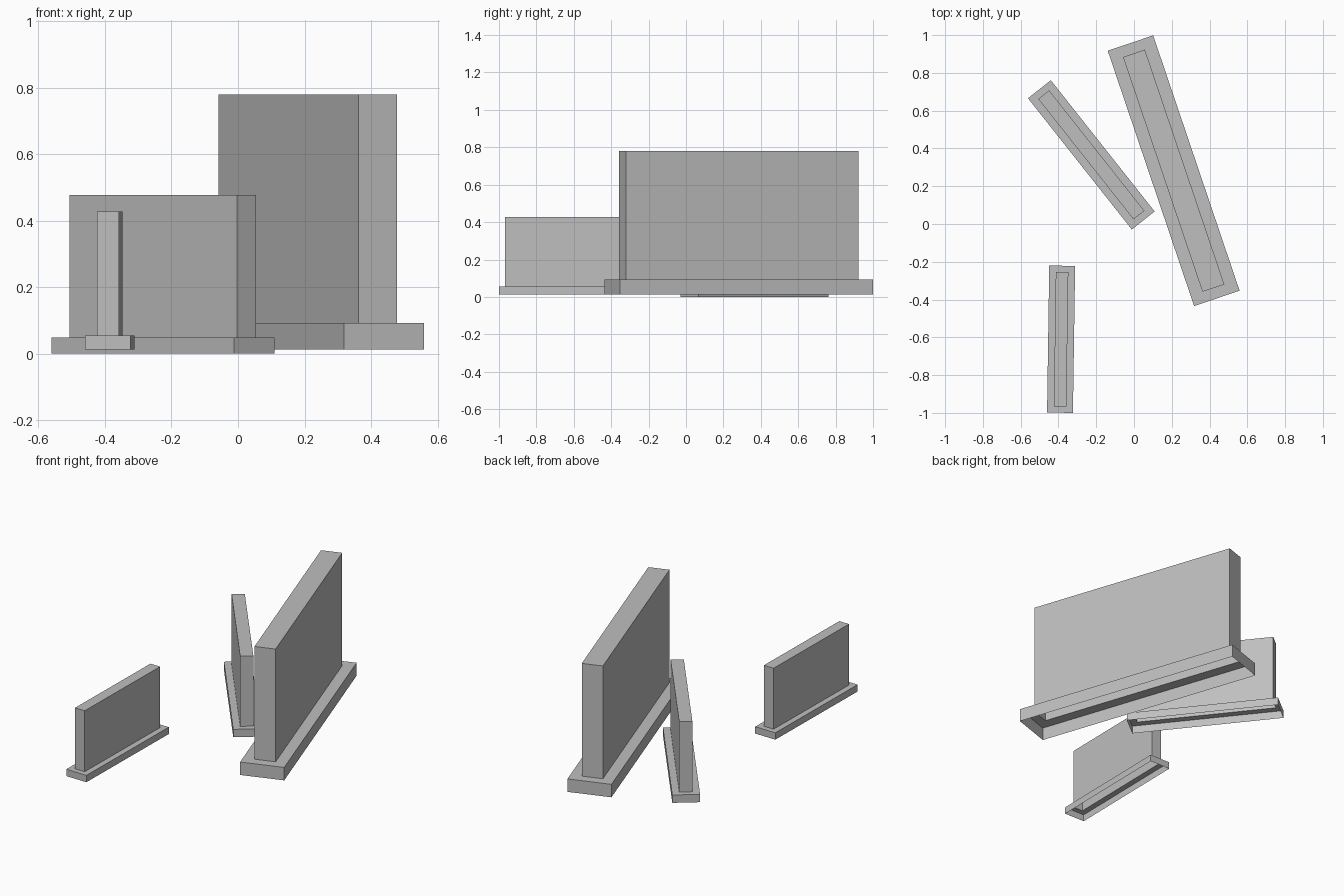
import bpy
import bmesh
from math import radians

old = bpy.data.objects.get("Cube")
if old:
    bpy.data.objects.remove(old, do_unlink=True)

grey = bpy.data.materials.new("plain grey")
grey.use_nodes = True
colour = (0.52, 0.52, 0.52, 1)
grey.diffuse_color = colour
grey.node_tree.nodes["Principled BSDF"].inputs["Base Color"].default_value = colour


def ring(bm, width, length, z):
    """One rectangular loop of corners at height z."""
    return [bm.verts.new((sx * width / 2, sy * length / 2, z))
            for sx, sy in ((-1, -1), (1, -1), (1, 1), (-1, 1))]


def slab_wall(name, centre, angle, foot, slab, heights):
    """Hollow slab rising from a wider foot, open underneath."""
    bottom, ledge, top = heights
    bm = bmesh.new()
    rings = [ring(bm, *foot, bottom), ring(bm, *foot, ledge),
             ring(bm, *slab, ledge), ring(bm, *slab, top)]
    # Foot sides, ledge and slab sides
    for low, high in zip(rings, rings[1:]):
        for i in range(4):
            j = (i + 1) % 4
            bm.faces.new((low[i], low[j], high[j], high[i]))
    # Top cap
    bm.faces.new(rings[-1])
    mesh = bpy.data.meshes.new(name)
    bm.to_mesh(mesh)
    bm.free()
    mesh.materials.append(grey)
    obj = bpy.data.objects.new(name, mesh)
    obj.location = (*centre, 0)
    obj.rotation_euler.z = radians(angle)
    bpy.context.collection.objects.link(obj)


slab_wall("large_wall", (0.21, 0.282), 18.7,
          (0.254, 1.427), (0.122, 1.312), (0.013, 0.092, 0.78))
slab_wall("medium_wall", (-0.226, 0.366), 38.35,
          (0.154, 0.886), (0.073, 0.813), (0, 0.048, 0.477))
slab_wall("small_wall", (-0.386, -0.61), -0.85,
          (0.137, 0.778), (0.066, 0.713), (0.013, 0.055, 0.427))
